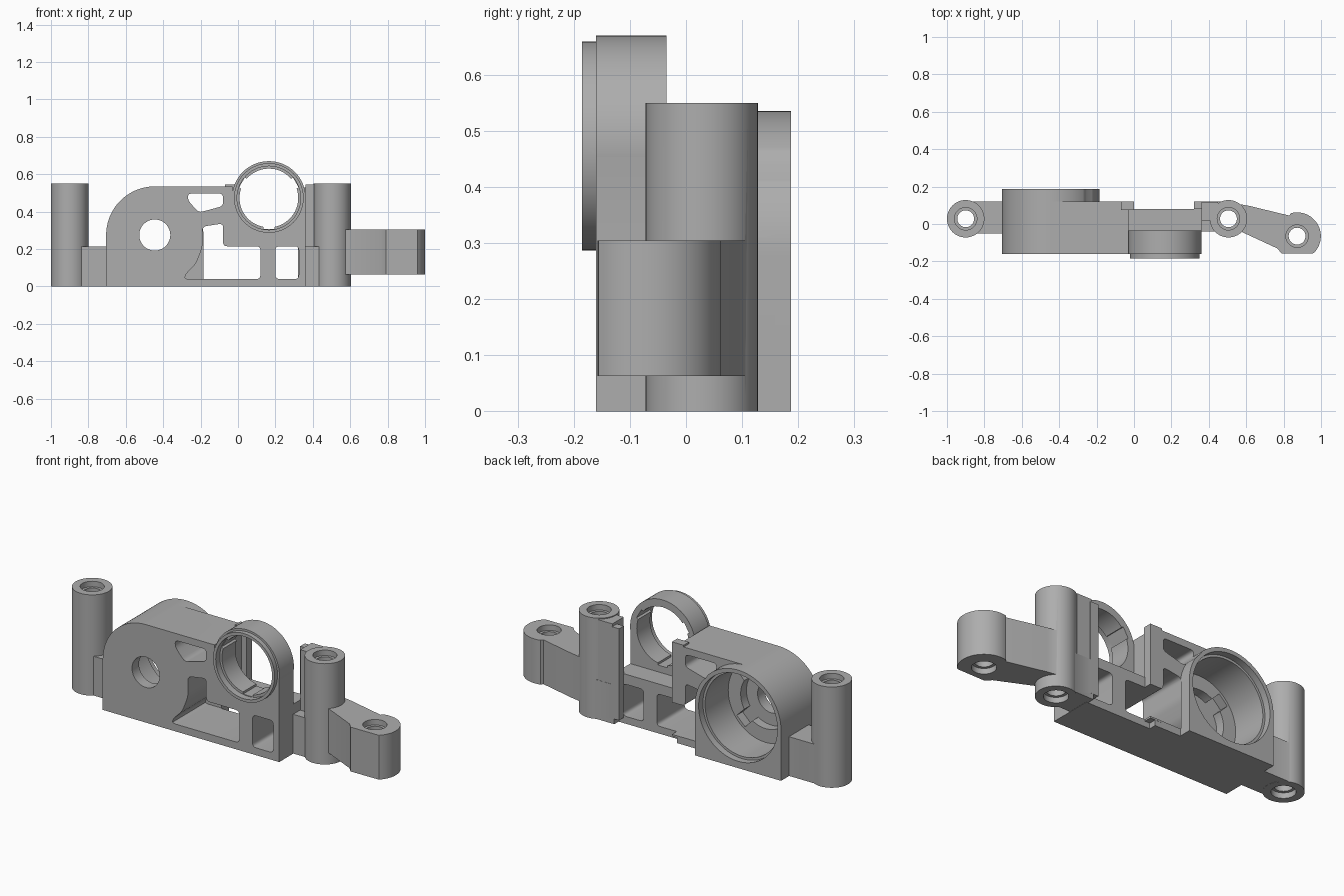
import bpy, bmesh, math
from math import sin, cos, pi, radians
from mathutils import Vector

if "Cube" in bpy.data.objects:
    bpy.data.objects.remove(bpy.data.objects["Cube"])

grey = bpy.data.materials.new("plain grey")
grey.use_nodes = True
colour = (0.42, 0.42, 0.42, 1)
grey.diffuse_color = colour
grey.node_tree.nodes["Principled BSDF"].inputs["Base Color"].default_value = colour


def prism(name, pts, a, b, axis="Y"):
    """Extrude a flat outline from a to b along Y (outline in xz) or Z (in xy)."""
    bm = bmesh.new()
    place = (lambda p: (p[0], a, p[1])) if axis == "Y" else (lambda p: (p[0], p[1], a))
    face = bm.faces.new([bm.verts.new(place(p)) for p in pts])
    out = bmesh.ops.extrude_face_region(bm, geom=[face])["geom"]
    step = (0, b - a, 0) if axis == "Y" else (0, 0, b - a)
    bmesh.ops.translate(bm, vec=step, verts=[v for v in out if isinstance(v, bmesh.types.BMVert)])
    bmesh.ops.recalc_face_normals(bm, faces=bm.faces)
    mesh = bpy.data.meshes.new(name)
    bm.to_mesh(mesh)
    bm.free()
    mesh.materials.append(grey)
    ob = bpy.data.objects.new(name, mesh)
    bpy.context.collection.objects.link(ob)
    return ob


def arc(cx, cy, r, start, end, n=24):
    return [(cx + r * cos(radians(start + (end - start) * i / n)),
             cy + r * sin(radians(start + (end - start) * i / n))) for i in range(n + 1)]


def disc(name, cx, cy, r, a, b, axis="Y"):
    return prism(name, arc(cx, cy, r, 0, 360, 64)[:-1], a, b, axis)


def box(name, x, y, z):
    return prism(name, [(x[0], z[0]), (x[1], z[0]), (x[1], z[1]), (x[0], z[1])], *y)


def rounded(pts, r=0.022, n=4):
    """Soften every corner of an outline."""
    out = []
    for i, p in enumerate(pts):
        p, q, s = Vector(p), Vector(pts[i - 1]), Vector(pts[(i + 1) % len(pts)])
        a = p + (q - p).normalized() * min(r, (q - p).length * 0.45)
        b = p + (s - p).normalized() * min(r, (s - p).length * 0.45)
        for k in range(n + 1):
            t = k / n
            out.append(tuple(a * (1 - t) ** 2 + p * 2 * t * (1 - t) + b * t * t))
    return out


def combine(ob, others, operation):
    for other in others:
        mod = ob.modifiers.new("bool", "BOOLEAN")
        mod.operation, mod.solver, mod.object = operation, "EXACT", other
        bpy.context.view_layer.objects.active = ob
        bpy.ops.object.modifier_apply(modifier=mod.name)
        bpy.data.objects.remove(other)


def smooth(ob):
    bpy.ops.object.select_all(action="DESELECT")
    ob.select_set(True)
    bpy.context.view_layer.objects.active = ob
    bpy.ops.object.shade_smooth_by_angle(angle=radians(30))


def screw_hole(x, y, low, high):
    """Through hole with a wider seat at each end."""
    return [disc("hole", x, y, 0.045, low - 0.1, high + 0.1, "Z"),
            disc("seat", x, y, 0.06, high - 0.03, high + 0.1, "Z"),
            disc("seat", x, y, 0.06, low - 0.1, low + 0.03, "Z")]


MX, MZ = -0.445, 0.275      # motor bore centre
RX, RZ = 0.165, 0.473       # bearing ring centre
TOP, R = 0.535, 0.26

# Main body: front plate, rear housing, lower frame and bearing ring
body = prism("main_body", [(-0.03, 0), (-0.03, TOP)] + arc(MX, MZ, R, 90, 180) + [(-0.705, 0)],
             -0.16, 0.12)
housing = prism("housing", [(MX + R, 0)] + arc(MX, MZ, R, 0, 180, 48) + [(MX - R, 0)], -0.1, 0.187)
frame = box("frame", (-0.1, 0.361), (-0.16, 0.08), (0, 0.27))
cheek = box("cheek", (-0.031, 0.361), (-0.16, -0.035), (0, RZ))
ring = disc("ring", RX, RZ, 0.197, -0.16, -0.035)
lip = disc("lip", RX, RZ, 0.186, -0.185, -0.1)
rail = box("rail", (-0.07, 0.0), (0.075, 0.121), (0.03, 0.545))
combine(body, [housing, frame, cheek, ring, lip, rail], "UNION")

# Openings through the front
window = rounded([(-0.19, 0.32), (-0.08, 0.337), (-0.08, 0.215), (0.12, 0.215), (0.12, 0.04),
                  (-0.285, 0.04), (-0.28, 0.065), (-0.225, 0.12), (-0.19, 0.21)])
gusset = rounded([(-0.267, 0.497), (-0.08, 0.497), (-0.08, 0.43), (-0.21, 0.395), (-0.267, 0.46)])
slot = rounded([(0.2, 0.04), (0.325, 0.04), (0.325, 0.215), (0.2, 0.215)])
cuts = [prism("window", window, -0.3, 0.124), prism("gusset", gusset, -0.3, 0.3),
        prism("slot", slot, -0.3, 0.3)]
# Stepped motor bore
cuts += [disc("bore", MX, MZ, r, y, 0.3) for r, y in
         ((0.238, 0.15), (0.225, -0.05), (0.15, -0.1), (0.083, -0.3))]
# Bearing bore with a wider mouth
cuts += [disc("bearing", RX, RZ, 0.157, -0.3, 0.0), disc("mouth", RX, RZ, 0.17, -0.3, -0.15)]


def radial_slot(cx, cz, r0, r1, half, angle, a, b):
    c, s = cos(radians(angle)), sin(radians(angle))
    corners = [(r0, -half), (r1, -half), (r1, half), (r0, half)]
    return prism("radial", [(cx + u * c - v * s, cz + u * s + v * c) for u, v in corners], a, b)


# Key slots inside both bores
cuts += [radial_slot(MX, MZ, 0.1, 0.21, 0.035, k * 90 + 45, -0.1, 0.0) for k in range(4)]
cuts += [radial_slot(RX, RZ, 0.1, 0.166, 0.03, k * 120 + 30, -0.2, 0.0) for k in range(3)]
combine(body, cuts, "DIFFERENCE")
smooth(body)

# Left post with its bracket
left = disc("outer_post", -0.9, 0.028, 0.1, 0, 0.55, "Z")
combine(left, [box("bracket", (-0.9, -0.69), (-0.05, 0.119), (0.001, 0.215))], "UNION")
combine(left, screw_hole(-0.9, 0.028, 0, 0.55), "DIFFERENCE")
smooth(left)

# Inner post, bracket, rear rail and side arm
inner = disc("inner_post", 0.505, 0.028, 0.1, 0, 0.55, "Z")
arm_outline = ([(0.5, 0.118), (0.62, 0.096), (0.83, 0.045)]
               + arc(0.872, -0.065, 0.127, 105, -46, 24)
               + [(0.79, -0.158), (0.765, -0.13), (0.56, -0.035), (0.5, -0.03)])
combine(inner, [box("bracket", (0.35, 0.5), (-0.04, 0.119), (0.001, 0.215)),
                box("web", (0.362, 0.45), (0.02, 0.118), (0.002, 0.545)),
                box("rail", (0.32, 0.37), (0.079, 0.12), (0.03, 0.53)),
                prism("arm", arm_outline, 0.063, 0.305, "Z")], "UNION")
combine(inner, screw_hole(0.505, 0.028, 0, 0.55) + screw_hole(0.872, -0.065, 0.063, 0.305),
        "DIFFERENCE")
inner.name = "inner_post_and_arm"
smooth(inner)
